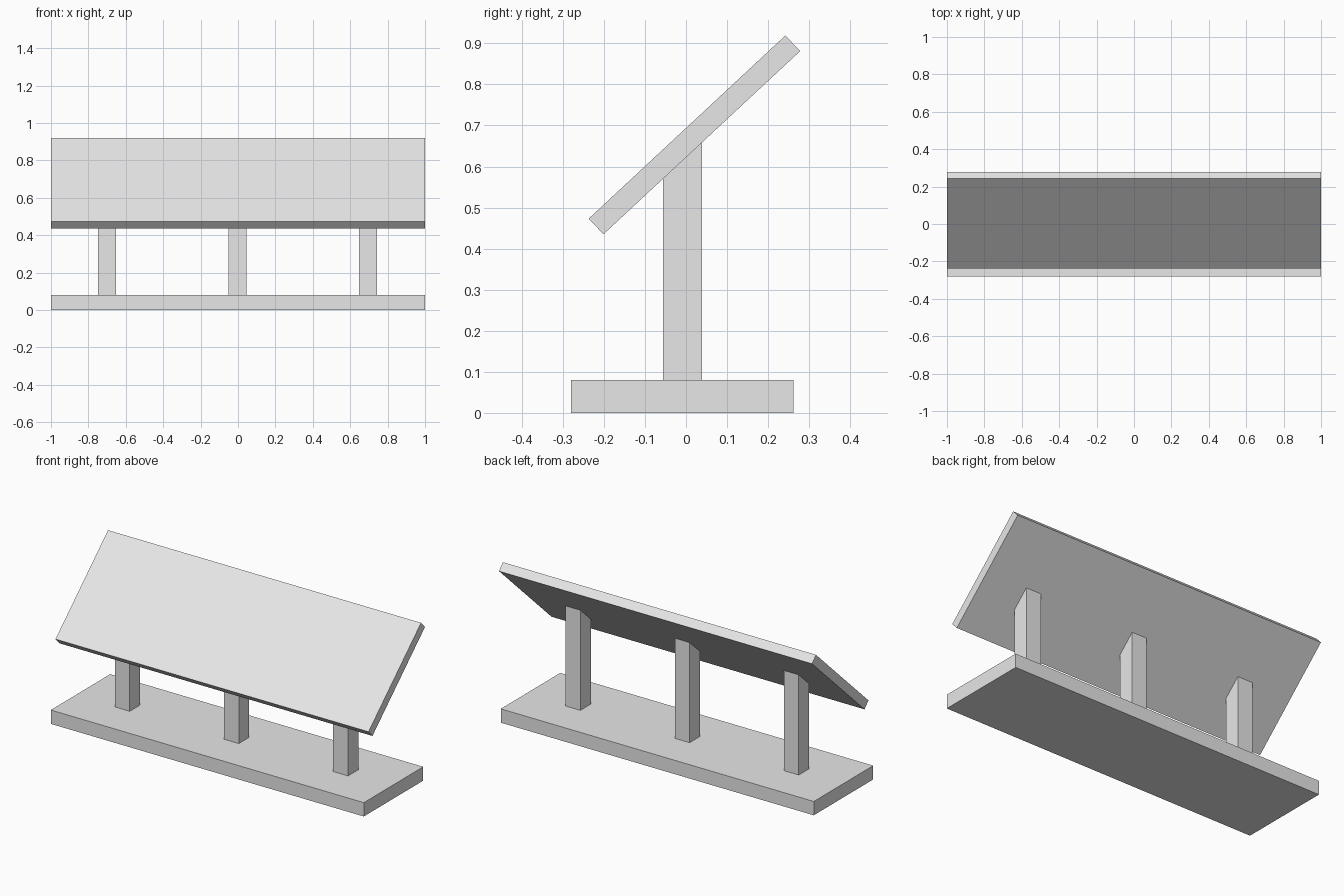
import bpy
import bmesh

cube = bpy.data.objects.get("Cube")
if cube:
    bpy.data.objects.remove(cube, do_unlink=True)

# Single plain grey
grey = bpy.data.materials.new("light_grey")
grey.use_nodes = True
colour = (0.8, 0.8, 0.8, 1.0)
grey.diffuse_color = colour
grey.node_tree.nodes["Principled BSDF"].inputs["Base Color"].default_value = colour


def extrude_profile(name, profile, x_centre, width):
    """Sweep a closed (y, z) outline along x."""
    bm = bmesh.new()
    start = x_centre - width / 2
    face = bm.faces.new([bm.verts.new((start, y, z)) for y, z in profile])
    swept = bmesh.ops.extrude_face_region(bm, geom=[face])
    moved = [v for v in swept["geom"] if isinstance(v, bmesh.types.BMVert)]
    bmesh.ops.translate(bm, verts=moved, vec=(width, 0, 0))
    bmesh.ops.recalc_face_normals(bm, faces=bm.faces)
    mesh = bpy.data.meshes.new(name)
    bm.to_mesh(mesh)
    bm.free()
    mesh.materials.append(grey)
    obj = bpy.data.objects.new(name, mesh)
    bpy.context.collection.objects.link(obj)
    return obj


# Ground slab
extrude_profile("base_slab", [(-0.28, 0), (0.262, 0), (0.262, 0.08), (-0.28, 0.08)], 0, 2)

# Tilted board
extrude_profile("tilted_panel",
                [(-0.237, 0.473), (-0.201, 0.435), (0.278, 0.881), (0.242, 0.919)], 0, 2)

# Posts with tops cut to the slope of the board
post = [(-0.056, 0.08), (0.039, 0.08), (0.039, 0.659), (-0.056, 0.571)]
for side, x in (("right", -0.7), ("middle", -0.003), ("left", 0.695)):
    extrude_profile(side + "_post", post, x, 0.095)
